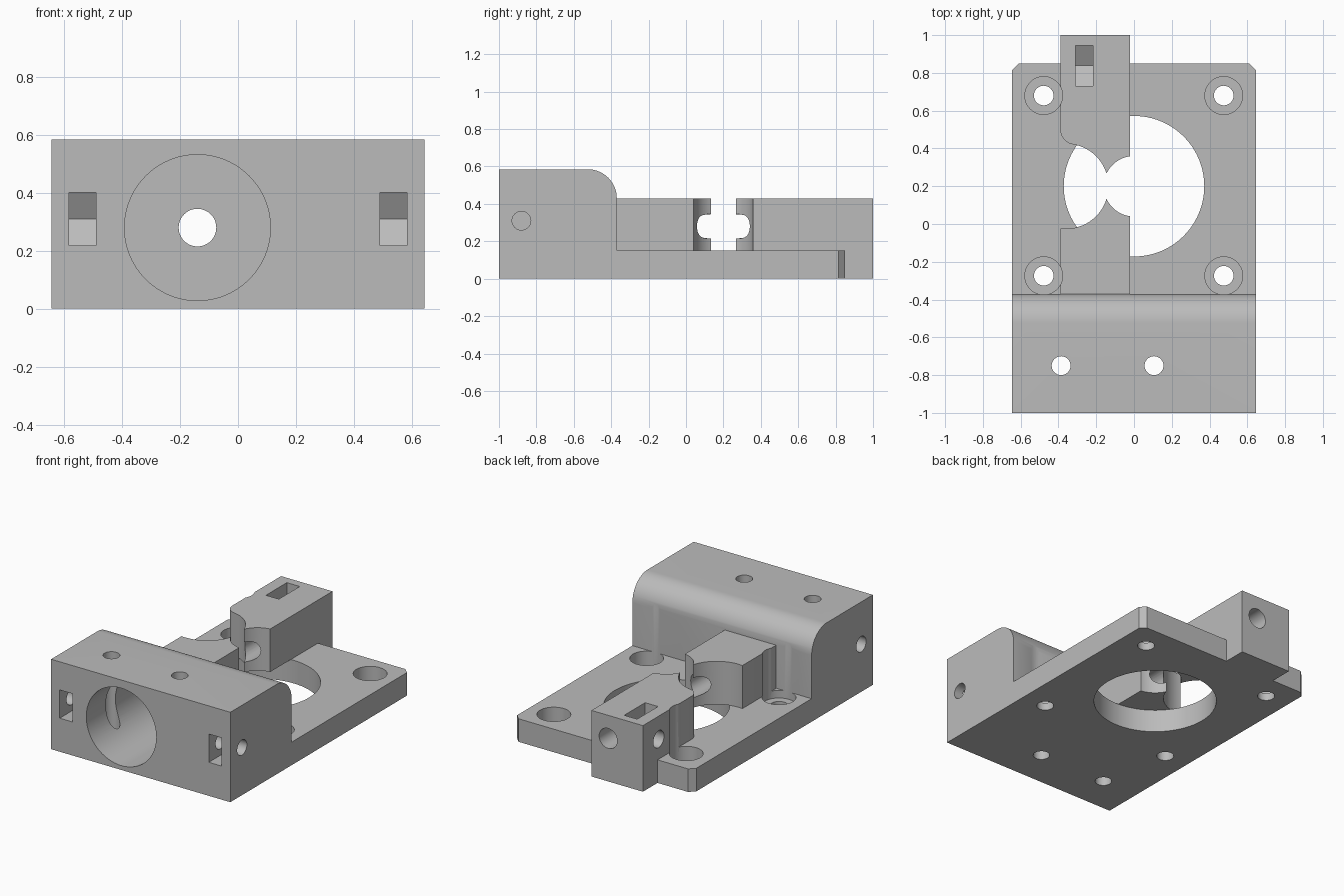
import bpy, bmesh
from math import cos, sin, pi, radians

cube = bpy.data.objects.get("Cube")
if cube:
    bpy.data.objects.remove(cube, do_unlink=True)

grey = bpy.data.materials.new("plain grey")
grey.use_nodes = True
GREY = (0.5, 0.5, 0.5, 1)
grey.diffuse_color = GREY
for node in grey.node_tree.nodes:
    if node.type == 'BSDF_PRINCIPLED':
        node.inputs["Base Color"].default_value = GREY


def arc(a, b, r, start, end, n):
    """Points of an arc, angles in degrees."""
    return [(a + r * cos(radians(start + (end - start) * i / n)),
             b + r * sin(radians(start + (end - start) * i / n))) for i in range(n + 1)]


def prism(name, points, axis, lo, hi):
    """Extrude a 2D profile along an axis."""
    place = {'x': lambda a, b, t: (t, a, b),
             'y': lambda a, b, t: (a, t, b),
             'z': lambda a, b, t: (a, b, t)}[axis]
    bm = bmesh.new()
    ends = [[bm.verts.new(place(a, b, t)) for a, b in points] for t in (lo, hi)]
    n = len(points)
    for ring in ends:
        bm.faces.new(ring)
    for i in range(n):
        j = (i + 1) % n
        bm.faces.new((ends[0][i], ends[0][j], ends[1][j], ends[1][i]))
    bmesh.ops.recalc_face_normals(bm, faces=bm.faces)
    mesh = bpy.data.meshes.new(name)
    bm.to_mesh(mesh)
    bm.free()
    mesh.materials.append(grey)
    ob = bpy.data.objects.new(name, mesh)
    bpy.context.collection.objects.link(ob)
    return ob


def cylinder(a, b, r, axis, lo, hi, n=64, turn=0):
    return prism("cutter", arc(a, b, r, turn, turn + 360, n)[:-1], axis, lo, hi)


def box(x0, x1, y0, y1, z0, z1):
    return prism("cutter", [(x0, y0), (x1, y0), (x1, y1), (x0, y1)], 'z', z0, z1)


def combine(target, other, operation='DIFFERENCE'):
    mod = target.modifiers.new("combine", 'BOOLEAN')
    mod.operation = operation
    mod.solver = 'EXACT'
    mod.object = other
    bpy.context.view_layer.objects.active = target
    bpy.ops.object.modifier_apply(modifier=mod.name)
    bpy.data.objects.remove(other, do_unlink=True)


W = 0.645          # half width
BX, BZ = -0.14, 0.28   # filament channel
GX0, GX1 = -0.39, -0.02  # guide sides
TOP, PLATE = 0.43, 0.15
CY = 0.2           # wheel centre line

# Side profile of front block and base plate in one piece
side = [(-1, 0), (0.85, 0), (0.85, PLATE), (-0.37, PLATE)]
side += arc(-0.525, TOP, 0.155, 0, 90, 16) + [(-1, 0.585)]
body = prism("mount_body", side, 'x', -W, W)

# Chamfered back corners
for s in (-1, 1):
    corner = [(s * W, 0.815), (s * (W - 0.035), 0.85), (s * (W - 0.035), 0.9),
              (s * (W + 0.05), 0.9), (s * (W + 0.05), 0.815)]
    combine(body, prism("cutter", corner, 'z', -0.1, 0.3))

# Filament guides either side of the wheels
front_guide = prism("front_guide", [(GX0, -0.6), (GX1, -0.6), (GX1, CY), (-0.36, CY),
                                    (-0.36, -0.02), (GX0, -0.02)], 'z', 0, TOP)
back_guide = prism("back_guide", arc(-0.31, 0.5, 0.08, 180, 270, 12)
                   + [(-0.31, CY), (GX1, CY), (GX1, 1), (GX0, 1)], 'z', 0, TOP)
for guide in (front_guide, back_guide):
    combine(guide, cylinder(-0.36, CY, 0.225, 'z', -0.1, 0.6))   # idler clearance
    combine(guide, cylinder(0, CY, 0.16, 'z', -0.1, 0.6))        # drive clearance
    combine(body, guide, 'UNION')

# Motor opening under the guides
combine(body, cylinder(0, CY, 0.372, 'z', -0.1, PLATE, 96))

# Front bore and filament channel
combine(body, cylinder(BX, BZ, 0.252, 'y', -1.1, -0.42, 96))
combine(body, cylinder(BX, BZ, 0.065, 'y', -1.2, 1.2, 48))

# Counterbored mounting holes
for x in (-0.478, 0.475):
    for y in (-0.274, 0.68):
        floor = 0.1 if x < 0 and y < 0 else 0.05
        combine(body, cylinder(x, y, 0.1, 'z', floor, 0.5, 48))
        combine(body, cylinder(x, y, 0.052, 'z', -0.1, 0.2, 32))

# Vertical clamp holes grazing the bore
for x in (BX - 0.246, BX + 0.246):
    combine(body, cylinder(x, -0.75, 0.05, 'z', -0.1, 0.7, 32))

# Side screw holes with nut traps opening forward
for s in (-1, 1):
    inner, outer = sorted((s * 0.49, s * 0.583))
    trap = [(-1.1, 0.218), (-0.935, 0.218), (-0.827, 0.218), (-0.773, 0.31),
            (-0.827, 0.402), (-1.1, 0.402)]
    combine(body, prism("cutter", trap, 'x', inner, outer))
    a, b = sorted((s * 0.42, s * 0.8))
    combine(body, cylinder(-0.88, 0.31, 0.05, 'x', a, b, 32))

# Rear nut trap with pointed floor, and its screw hole
nut = [(0.73, 0.6), (0.73, 0.22), (0.838, 0.157), (0.945, 0.22), (0.945, 0.6)]
combine(body, prism("cutter", nut, 'x', -0.31, -0.217))
combine(body, cylinder(0.838, BZ, 0.055, 'x', -0.6, -0.25, 32))

bpy.ops.object.select_all(action='DESELECT')
body.select_set(True)
bpy.context.view_layer.objects.active = body
bpy.ops.object.shade_smooth_by_angle(angle=radians(30))
